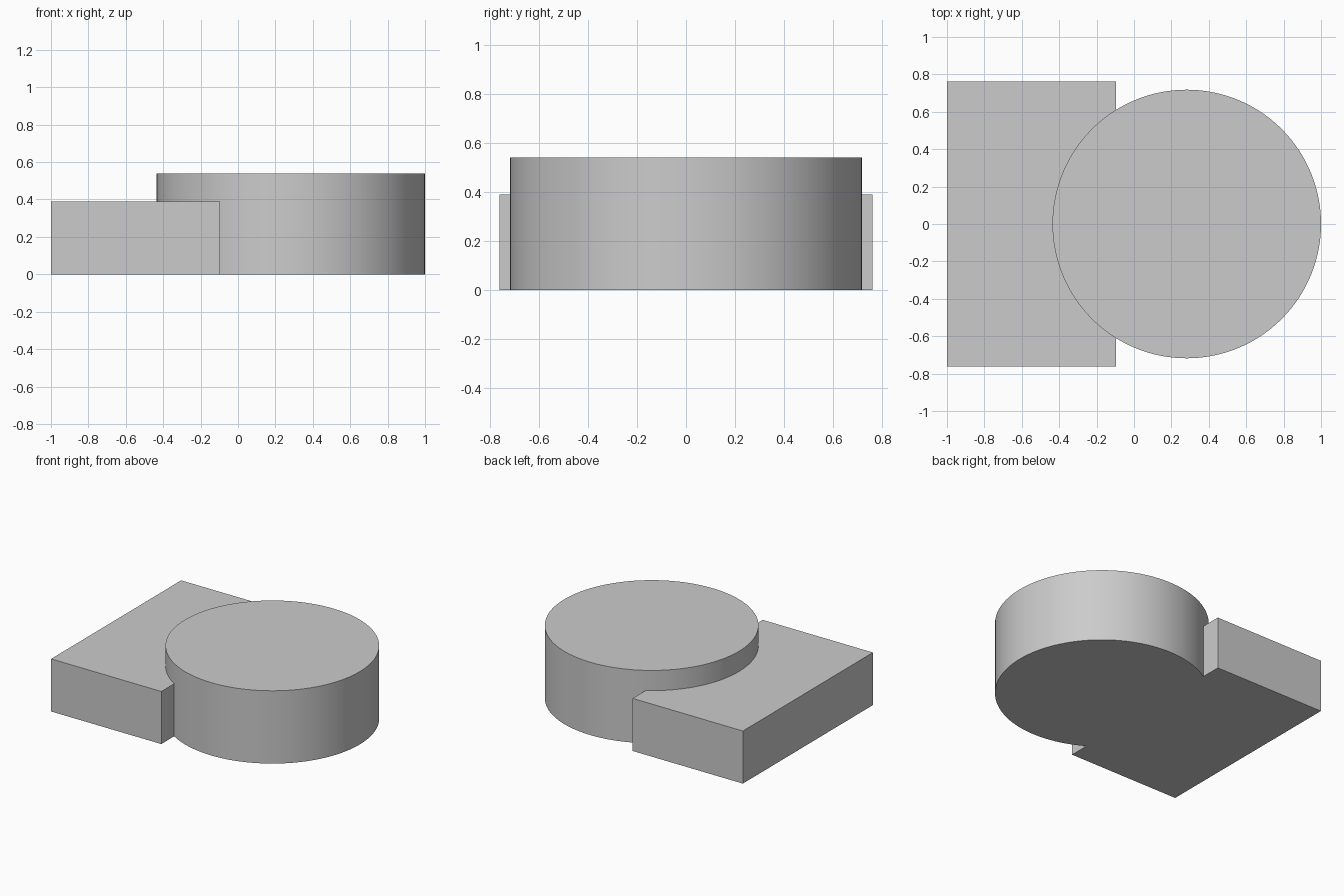
import bpy

# Remove the default cube
old = bpy.data.objects.get("Cube")
if old:
    bpy.data.objects.remove(old, do_unlink=True)

# Material
grey = bpy.data.materials.new("plain_grey")
grey.use_nodes = True
colour = (0.6, 0.6, 0.6, 1)
grey.diffuse_color = colour
grey.node_tree.nodes["Principled BSDF"].inputs["Base Color"].default_value = colour

# Round drum
RADIUS, DRUM_H = 0.718, 0.54
bpy.ops.mesh.primitive_cylinder_add(vertices=128, radius=RADIUS, depth=DRUM_H,
                                    location=(1 - RADIUS, 0, DRUM_H / 2))
body = bpy.context.object
body.name = "drum_and_block"
body.data.materials.append(grey)

# Low rectangular block beside the drum
X0, X1, HALF_Y, BLOCK_H = -1, -0.096, 0.762, 0.39
bpy.ops.mesh.primitive_cube_add(size=1, location=((X0 + X1) / 2, 0, BLOCK_H / 2))
block = bpy.context.object
block.name = "block"
block.dimensions = (X1 - X0, 2 * HALF_Y, BLOCK_H)
bpy.ops.object.transform_apply(location=False, rotation=False, scale=True)
block.data.materials.append(grey)

# Fuse both into one solid
bpy.ops.object.select_all(action="DESELECT")
body.select_set(True)
bpy.context.view_layer.objects.active = body
union = body.modifiers.new("union", "BOOLEAN")
union.operation = "UNION"
union.solver = "EXACT"
union.object = block
bpy.ops.object.modifier_apply(modifier=union.name)
bpy.data.objects.remove(block, do_unlink=True)

# Smooth curved wall, sharp rims
bpy.ops.object.shade_smooth_by_angle(angle=0.52)
